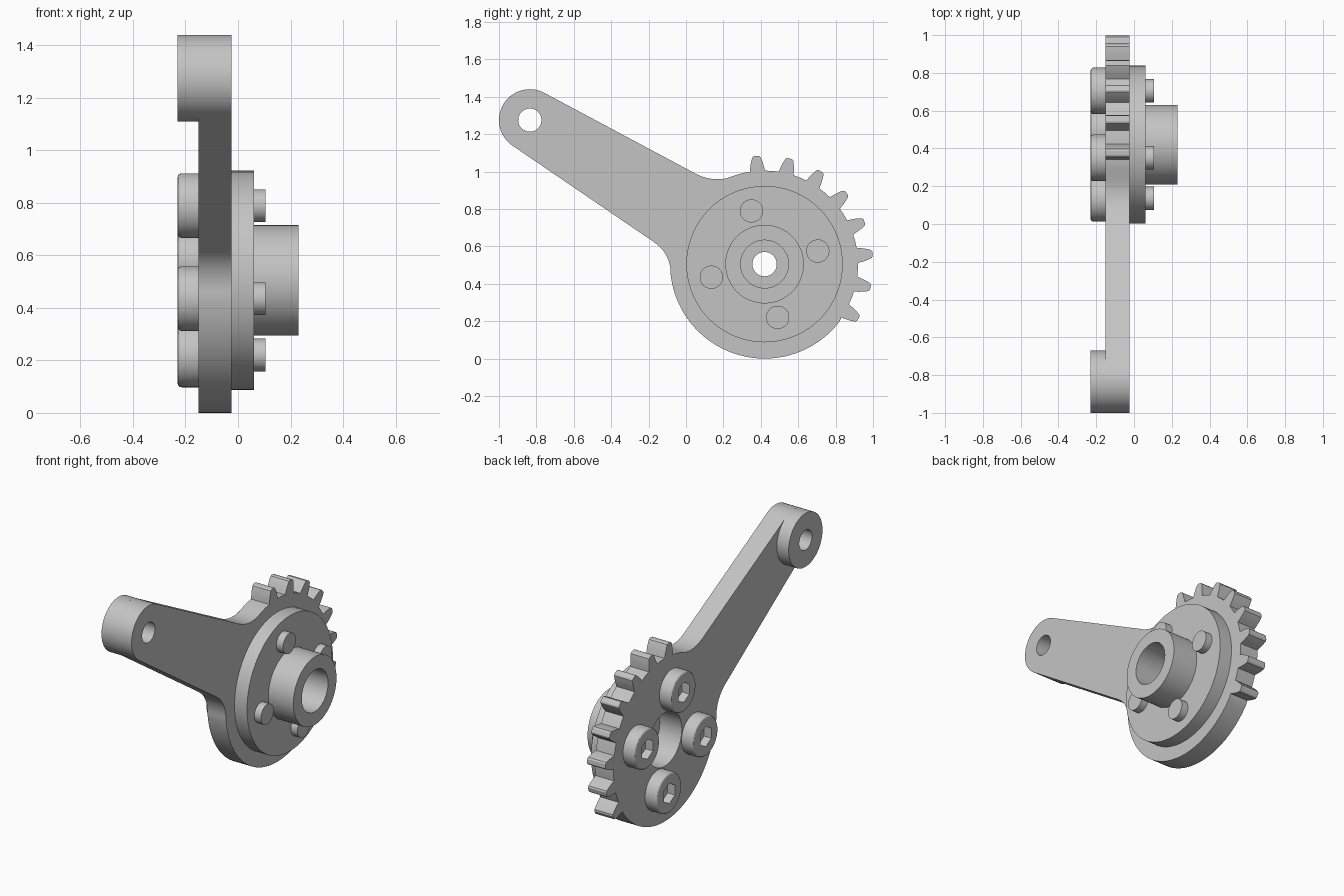
import bpy, bmesh
from math import sin, cos, radians, pi
from mathutils import Matrix, Vector

default = bpy.data.objects.get("Cube")
if default:
    bpy.data.objects.remove(default)

GREY = (0.55, 0.55, 0.55, 1)
steel = bpy.data.materials.new("light_grey_metal")
steel.use_nodes = True
steel.diffuse_color = GREY
steel.node_tree.nodes["Principled BSDF"].inputs["Base Color"].default_value = GREY

HUB = (0.42, 0.505)      # (y, z) of the main axis
TIP = (-0.835, 1.275)    # (y, z) of the arm end
PLATE_BACK, PLATE_FRONT, HEAD_BACK = -0.15, -0.025, -0.23


def add_object(name, mesh):
    obj = bpy.data.objects.new(name, mesh)
    bpy.context.collection.objects.link(obj)
    return obj


def finish(obj):
    """Colour the part and smooth its round walls."""
    obj.data.materials.clear()
    obj.data.materials.append(steel)
    bpy.ops.object.select_all(action='DESELECT')
    obj.select_set(True)
    bpy.context.view_layer.objects.active = obj
    bpy.ops.object.shade_smooth_by_angle(angle=radians(30))
    return obj


def arc(centre, r, a0, a1, n):
    """Points on an arc, angles in degrees, both ends included."""
    angles = [radians(a0 + (a1 - a0) * i / n) for i in range(n + 1)]
    return [(centre[0] + r * cos(a), centre[1] + r * sin(a)) for a in angles]


def circle(centre, r, n=64):
    return arc(centre, r, 0, 360, n)[:-1]


def bend(a, b, c, n=10):
    """Quadratic curve from a to c, pulled towards b."""
    a, b, c = Vector(a), Vector(b), Vector(c)
    return [tuple(a.lerp(b, i / n).lerp(b.lerp(c, i / n), i / n)) for i in range(n + 1)]


def extrude_profile(name, loops, x0, x1):
    """Extrude filled (y, z) loops along x; inner loops become holes."""
    curve = bpy.data.curves.new(name + "_profile", 'CURVE')
    curve.dimensions = '2D'
    curve.fill_mode = 'BOTH'
    curve.extrude = (x1 - x0) / 2
    for loop in loops:
        spline = curve.splines.new('POLY')
        spline.points.add(len(loop) - 1)
        for point, (u, v) in zip(spline.points, loop):
            point.co = (u, v, 0, 1)
        spline.use_cyclic_u = True
    temp = add_object(name + "_profile", curve)
    depsgraph = bpy.context.evaluated_depsgraph_get()
    mesh = bpy.data.meshes.new_from_object(temp.evaluated_get(depsgraph))
    bpy.data.objects.remove(temp)
    bm = bmesh.new()
    bm.from_mesh(mesh)
    bmesh.ops.remove_doubles(bm, verts=bm.verts, dist=1e-5)
    # local x, y, z become world y, z, x
    turn = Matrix(((0, 0, 1, (x0 + x1) / 2), (1, 0, 0, 0), (0, 1, 0, 0), (0, 0, 0, 1)))
    bm.transform(turn)
    bmesh.ops.recalc_face_normals(bm, faces=bm.faces)
    bm.to_mesh(mesh)
    bm.free()
    return finish(add_object(name, mesh))


def lathe(name, profile, closed, steps=72):
    """Spin an (x, radius) profile round the x axis."""
    bm = bmesh.new()
    verts = [bm.verts.new((x, 0, r)) for x, r in profile]
    pairs = list(zip(verts, verts[1:]))
    if closed:
        pairs.append((verts[-1], verts[0]))
    edges = [bm.edges.new(p) for p in pairs]
    bmesh.ops.spin(bm, geom=verts + edges, cent=(0, 0, 0), axis=(1, 0, 0),
                   angle=2 * pi, steps=steps)
    bmesh.ops.remove_doubles(bm, verts=bm.verts, dist=1e-5)
    bmesh.ops.recalc_face_normals(bm, faces=bm.faces)
    mesh = bpy.data.meshes.new(name)
    bm.to_mesh(mesh)
    bm.free()
    return finish(add_object(name, mesh))


def tooth(angle):
    """Outline of one gear tooth, walked clockwise."""
    half = [(0.498, 0.041), (0.525, 0.036), (0.553, 0.029), (0.574, 0.021), (0.58, 0.012)]
    c, s = cos(radians(angle)), sin(radians(angle))
    side = half + [(r, -t) for r, t in reversed(half)]
    return [(HUB[0] + r * c - t * s, HUB[1] + r * s + t * c) for r, t in side]


# Lever plate: arm end, top edge, fillet, gear sector, round body, fillet
PITCH = 17.8
outline = arc(TIP, 0.165, 235.7, 62, 40)
outline += bend((0.03, 1.0), (0.125, 0.943), (0.22, 0.965))
outline += arc(HUB, 0.5, 106, 101, 2)
for i in range(8):
    angle = 94.4 - PITCH * i
    outline += tooth(angle)
    if i < 7:
        outline += arc(HUB, 0.5, angle - PITCH / 2, angle - PITCH / 2, 1)[:1]
outline += arc(HUB, 0.505, -37, -174, 48)
outline += bend((-0.082, 0.47), (-0.09, 0.567), (-0.17, 0.622))
extrude_profile("lever_plate", [outline, circle(TIP, 0.062, 40), circle(HUB, 0.165)],
                PLATE_BACK, PLATE_FRONT)

# Boss thickening the arm end
extrude_profile("arm_end_boss", [circle(TIP, 0.165), circle(TIP, 0.062, 40)],
                HEAD_BACK, PLATE_BACK)

# Flange and hub with stepped bore
hub = lathe("flanged_hub", [
    (PLATE_FRONT, 0.165), (PLATE_FRONT, 0.418), (0.06, 0.418), (0.06, 0.21),
    (0.23, 0.21), (0.23, 0.128), (0.04, 0.128), (0.04, 0.065),
    (0.0, 0.065), (0.0, 0.165)], closed=True)
hub.location = (0, *HUB)

# Socket bolt with rounded head edge
rim = [(HEAD_BACK + 0.015 - 0.015 * sin(a), 0.108 + 0.015 * cos(a))
       for a in (pi / 2, pi / 3, pi / 6, 0)]
bolt = lathe("bolt", [(HEAD_BACK, 0)] + rim + [
    (PLATE_BACK, 0.123), (PLATE_BACK, 0.062), (0.105, 0.062), (0.105, 0)],
    closed=False, steps=48)
cutter = extrude_profile("socket_cutter", [arc((0, 0), 0.062, 90, 390, 5)],
                         HEAD_BACK - 0.05, HEAD_BACK + 0.05)
cutter.hide_render = True
cut = bolt.modifiers.new("hex_socket", 'BOOLEAN')
cut.operation = 'DIFFERENCE'
cut.solver = 'EXACT'
cut.object = cutter
depsgraph = bpy.context.evaluated_depsgraph_get()
bolt_mesh = bpy.data.meshes.new_from_object(bolt.evaluated_get(depsgraph))
bpy.data.objects.remove(cutter)
bpy.data.objects.remove(bolt)

# Four bolts around the hub
for i, (y, z) in enumerate(circle((0, 0), 0.293, 4)):
    a = radians(13.8)
    obj = add_object(f"bolt_{i + 1}", bolt_mesh.copy())
    obj.location = (0, HUB[0] + y * cos(a) - z * sin(a), HUB[1] + y * sin(a) + z * cos(a))
    finish(obj)
